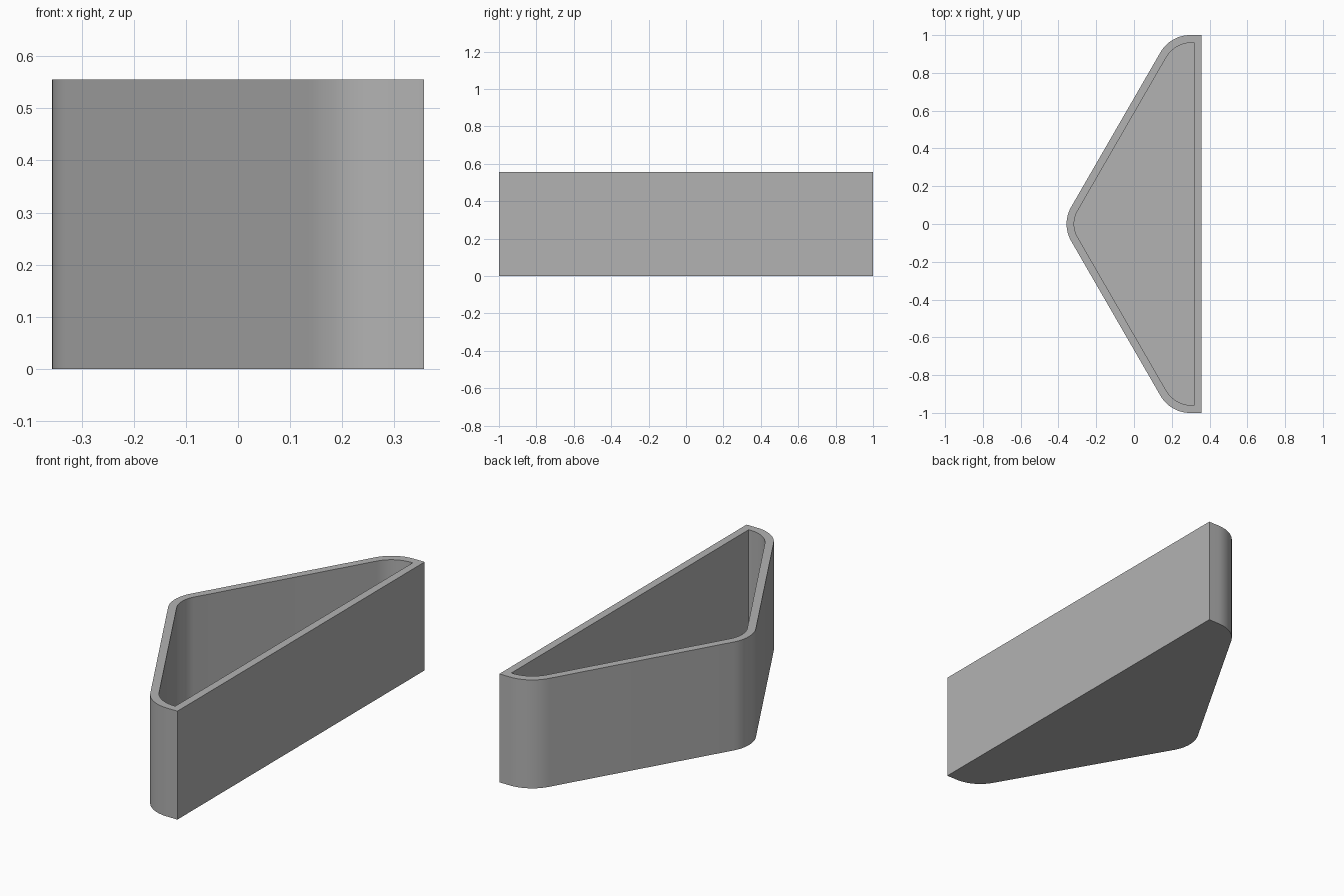
import bpy, bmesh
from math import radians, sin, cos

cube = bpy.data.objects.get("Cube")
if cube:
    bpy.data.objects.remove(cube)

HEIGHT, FLOOR, WALL = 0.555, 0.04, 0.04
STEPS = 12


def arc(cx, cy, r, start, end):
    """Points of an arc between two angles in degrees."""
    angles = [radians(start + (end - start) * i / STEPS) for i in range(STEPS + 1)]
    return [(cx + r * cos(a), cy + r * sin(a)) for a in angles]


def outline(back, half, tip, tip_r, cx):
    """Triangle with a flat back, a rounded tip and two rounded ends."""
    side = sin(radians(60)) * (tip_r - tip) * -1 + tip_r
    side = -sin(radians(60)) * (tip + tip_r) + tip_r      # distance of the slanted side
    end_r = 2 * (side + sin(radians(60)) * cx) - half     # radius tangent to side and end
    end = [(back, half)] + arc(cx, half - end_r, end_r, 90, 150)
    nose = arc(tip + tip_r, 0, tip_r, 150, 210)
    return end + nose + [(x, -y) for x, y in reversed(end)]


outer = outline(0.357, 1.0, -0.357, 0.18, 0.297)
inner = outline(0.357 - WALL, 1.0 - WALL, -0.357 + WALL, 0.14, 0.308)

# Tray: stacked rings from the underside, over the rim, down to the inner floor
bm = bmesh.new()
levels = [(outer, 0), (outer, HEIGHT), (inner, HEIGHT), (inner, FLOOR)]
rings = [[bm.verts.new((x, y, z)) for x, y in pts] for pts, z in levels]
for low, high in zip(rings, rings[1:]):
    for i in range(len(low)):
        bm.faces.new((low[i - 1], low[i], high[i], high[i - 1]))
bm.faces.new(rings[0])
bm.faces.new(rings[-1])
bmesh.ops.recalc_face_normals(bm, faces=bm.faces)

mesh = bpy.data.meshes.new("tray")
bm.to_mesh(mesh)
bm.free()
tray = bpy.data.objects.new("tray", mesh)
bpy.context.collection.objects.link(tray)

# Plain grey material
grey = bpy.data.materials.new("grey")
grey.use_nodes = True
grey.diffuse_color = (0.45, 0.45, 0.45, 1)
grey.node_tree.nodes["Principled BSDF"].inputs["Base Color"].default_value = grey.diffuse_color
mesh.materials.append(grey)

# Smooth round corners, sharp rims
bpy.context.view_layer.objects.active = tray
tray.select_set(True)
bpy.ops.object.shade_smooth_by_angle(angle=radians(30))
